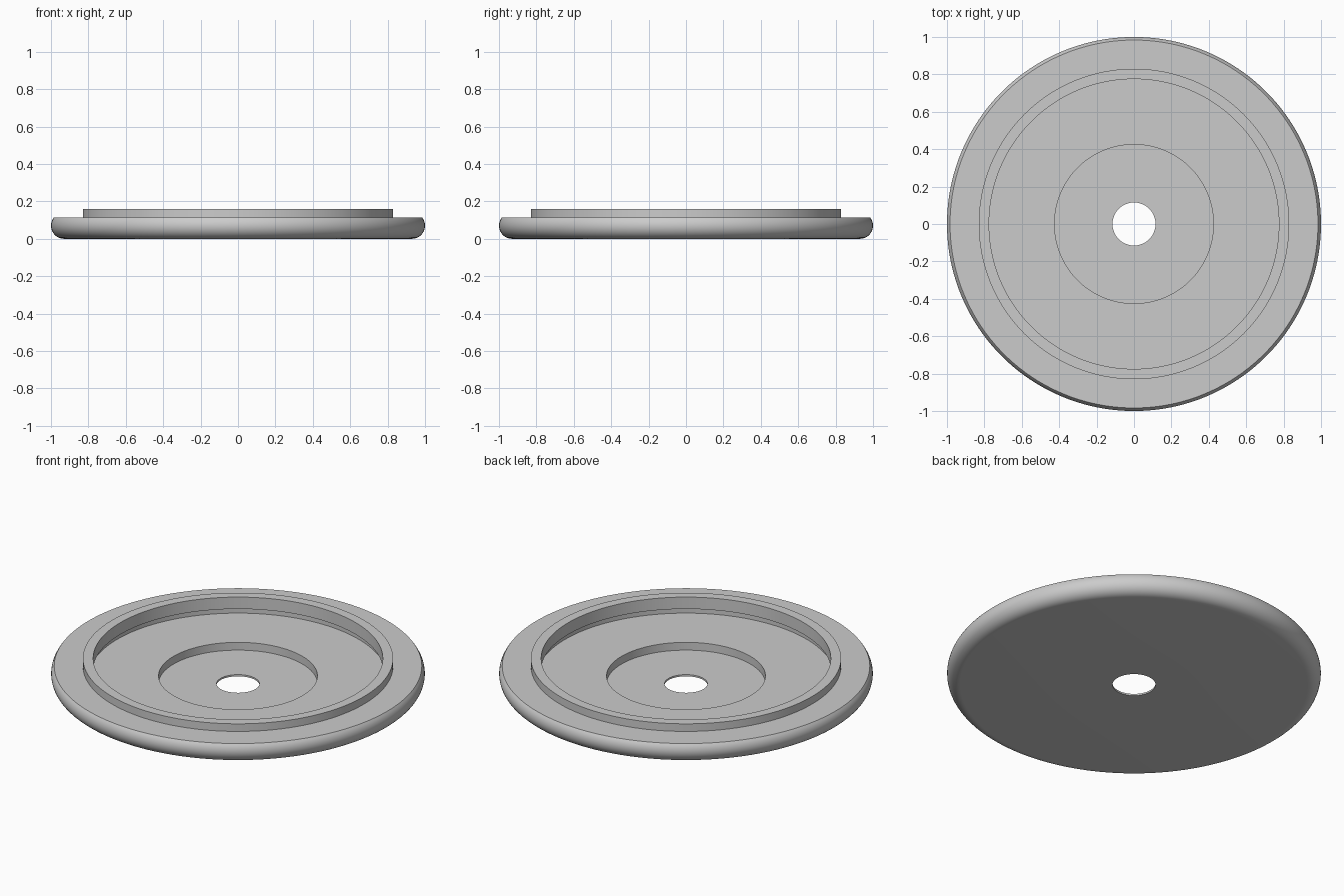
import bpy, bmesh
from math import cos, sin, pi, radians

cube = bpy.data.objects.get("Cube")
if cube:
    bpy.data.objects.remove(cube, do_unlink=True)

grey = bpy.data.materials.new("plain grey")
grey.use_nodes = True
colour = (0.6, 0.6, 0.6, 1)
grey.diffuse_color = colour
grey.node_tree.nodes["Principled BSDF"].inputs["Base Color"].default_value = colour


def lathe(name, profile, steps=160):
    """Turn a closed (radius, height) profile around the z axis."""
    bm = bmesh.new()
    verts = [bm.verts.new((r, 0, z)) for r, z in profile]
    edges = [bm.edges.new((verts[i - 1], v)) for i, v in enumerate(verts)]
    bmesh.ops.spin(bm, geom=verts + edges, cent=(0, 0, 0), axis=(0, 0, 1),
                   angle=2 * pi, steps=steps, use_merge=True)
    bmesh.ops.remove_doubles(bm, verts=bm.verts, dist=1e-5)
    bmesh.ops.recalc_face_normals(bm, faces=bm.faces)
    mesh = bpy.data.meshes.new(name)
    bm.to_mesh(mesh)
    bm.free()
    mesh.materials.append(grey)
    obj = bpy.data.objects.new(name, mesh)
    bpy.context.collection.objects.link(obj)
    bpy.ops.object.select_all(action='DESELECT')
    obj.select_set(True)
    bpy.context.view_layer.objects.active = obj
    bpy.ops.object.shade_smooth_by_angle(angle=radians(30))
    return obj


# Rounded outer edge: an arc from the flat underside to the top ledge
fillet = 0.07
arc = [radians(-90 + 130 * i / 14) for i in range(15)]
outer_edge = [(1 - fillet + fillet * cos(a), fillet + fillet * sin(a)) for a in arc]

# Ledge, raised lip, undercut groove, main recess, inner recess, centre hole
lip = [(0.83, 0.115), (0.83, 0.16), (0.775, 0.16), (0.775, 0.09)]
recesses = [(0.795, 0.09), (0.795, 0.056), (0.425, 0.056), (0.425, 0.01)]
hole = [(0.115, 0.01), (0.115, 0)]

lathe("round_cover", outer_edge + lip + recesses + hole)
